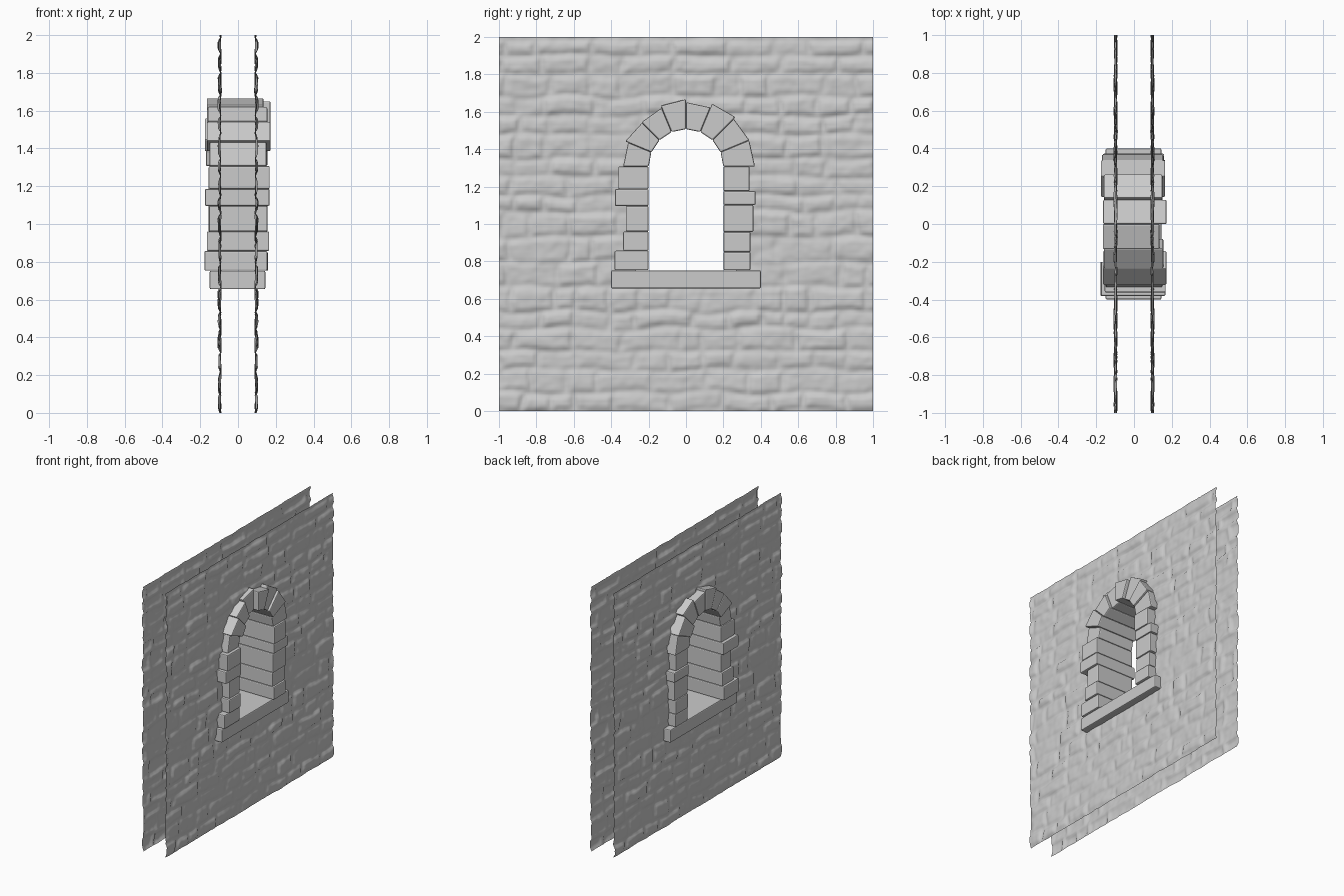
import bpy, bmesh, math, random
from mathutils import Vector, noise

if "Cube" in bpy.data.objects:
    bpy.data.objects.remove(bpy.data.objects["Cube"])

random.seed(4)
ZC, R_IN = 1.307, 0.2          # arch centre height and inner radius


def link(name, bm):
    me = bpy.data.meshes.new(name)
    bm.to_mesh(me)
    bm.free()
    ob = bpy.data.objects.new(name, me)
    bpy.context.collection.objects.link(ob)
    return ob


def stone(name, outline, x0, x1):
    """Dressed block: a y-z outline extruded along x, with worn edges."""
    bm = bmesh.new()
    a = [bm.verts.new((x0, y, z)) for y, z in outline]
    b = [bm.verts.new((x1, y, z)) for y, z in outline]
    bm.faces.new(a)
    bm.faces.new(b)
    n = len(a)
    for i in range(n):
        j = (i + 1) % n
        bm.faces.new((a[i], a[j], b[j], b[i]))
    bmesh.ops.recalc_face_normals(bm, faces=bm.faces)
    ob = link(name, bm)
    bev = ob.modifiers.new("worn_edges", 'BEVEL')
    bev.width, bev.segments = 0.007, 2
    return ob


def rect(y0, y1, z0, z1):
    return [(y0, z0), (y1, z0), (y1, z1), (y0, z1)]


# Sill
stone("sill", rect(-0.4, 0.4, 0.655, 0.752), -0.15, 0.145)

# Jamb stones: outer y, bottom z, top z, x back, x front
left = [(-0.382, 0.753, 0.857, -0.178, 0.155), (-0.336, 0.857, 0.960, -0.165, 0.165),
        (-0.322, 0.960, 1.096, -0.153, 0.155), (-0.380, 1.096, 1.186, -0.175, 0.167),
        (-0.362, 1.186, 1.307, -0.155, 0.168)]
right = [(0.345, 0.753, 0.850, -0.155, 0.160), (0.345, 0.850, 0.957, -0.160, 0.150),
         (0.360, 0.957, 1.102, -0.155, 0.155), (0.372, 1.102, 1.176, -0.165, 0.160),
         (0.340, 1.176, 1.307, -0.155, 0.165)]
for side, rows in (("left", left), ("right", right)):
    for i, (yo, z0, z1, x0, x1) in enumerate(rows):
        yi = math.copysign(R_IN, yo)
        stone(f"{side}_jamb_stone_{i+1}", rect(yi, yo, z0, z1), x0, x1)

# Arch stones from left spring to right spring: outer radii, x back, x front
arch = [(0.336, 0.335, -0.150, 0.150), (0.352, 0.332, -0.165, 0.172),
        (0.336, 0.340, -0.160, 0.155), (0.352, 0.360, -0.165, 0.135),
        (0.344, 0.342, -0.163, 0.172), (0.364, 0.374, -0.160, 0.150),
        (0.361, 0.367, -0.176, 0.165), (0.366, 0.369, -0.170, 0.155)]
for i, (ra, rb, x0, x1) in enumerate(arch):
    t0, t1 = (math.pi * (1 - k / 8) for k in (i, i + 1))
    pts = [(r * math.cos(t), ZC + r * math.sin(t))
           for r, t in ((R_IN, t0), (ra, t0), (rb, t1), (R_IN, t1))]
    stone(f"arch_stone_{i+1}", pts, x0, x1)

# Rubble courses: bottom, top, and the joints along each course
courses, z = [], 0.0
while z < 2:
    h = random.uniform(0.085, 0.14)
    joints, y = [-1.2], -1.2 + random.uniform(0.1, 0.3)
    while y < 1.3:
        joints.append(y)
        y += random.uniform(0.12, 0.32)
    heights = [random.uniform(0.002, 0.011) for _ in joints]
    courses.append((z, z + h, joints, heights))
    z += h


def wall_x(y, z):
    """Rough stone surface: blocks with soft joints plus lumps."""
    wy = y + 0.03 * noise.noise(Vector((y * 5, z * 5, 3)))
    wz = min(max(z + 0.025 * noise.noise(Vector((y * 4, z * 6, 9))), 0), 1.999)
    z0, z1, joints, heights = next(c for c in courses if c[0] <= wz <= c[1])
    k = max(i for i, j in enumerate(joints) if j <= wy)
    end = joints[k + 1] if k + 1 < len(joints) else 2
    edge = min(wz - z0, z1 - wz, wy - joints[k], end - wy)
    s = min(max(edge / 0.03, 0), 1)
    s = s * s * (3 - 2 * s)
    lump = 0.006 * noise.noise(Vector((y * 9, z * 12, 1))) \
        + 0.003 * noise.noise(Vector((y * 25, z * 30, 5)))
    return 0.091 + s * (heights[k] + 0.003) + lump


# Two wall faces, one sheet mirrored, with the window opening left out
bm = bmesh.new()
bmesh.ops.create_grid(bm, x_segments=150, y_segments=150, size=1)
for v in bm.verts:
    y, z = v.co.x, v.co.y + 1
    v.co = (wall_x(y, z), y, z)


def in_opening(p):
    if p.z > ZC:
        return math.hypot(p.y, p.z - ZC) < 0.26
    return abs(p.y) < 0.26 and p.z > 0.70


holes = [f for f in bm.faces if in_opening(f.calc_center_median())]
bmesh.ops.delete(bm, geom=holes, context='FACES')
for f in bm.faces:
    f.smooth = True
wall = link("stone_wall_faces", bm)
mir = wall.modifiers.new("opposite_face", 'MIRROR')
mir.use_axis = (True, False, False)
mir.use_mirror_merge = False
